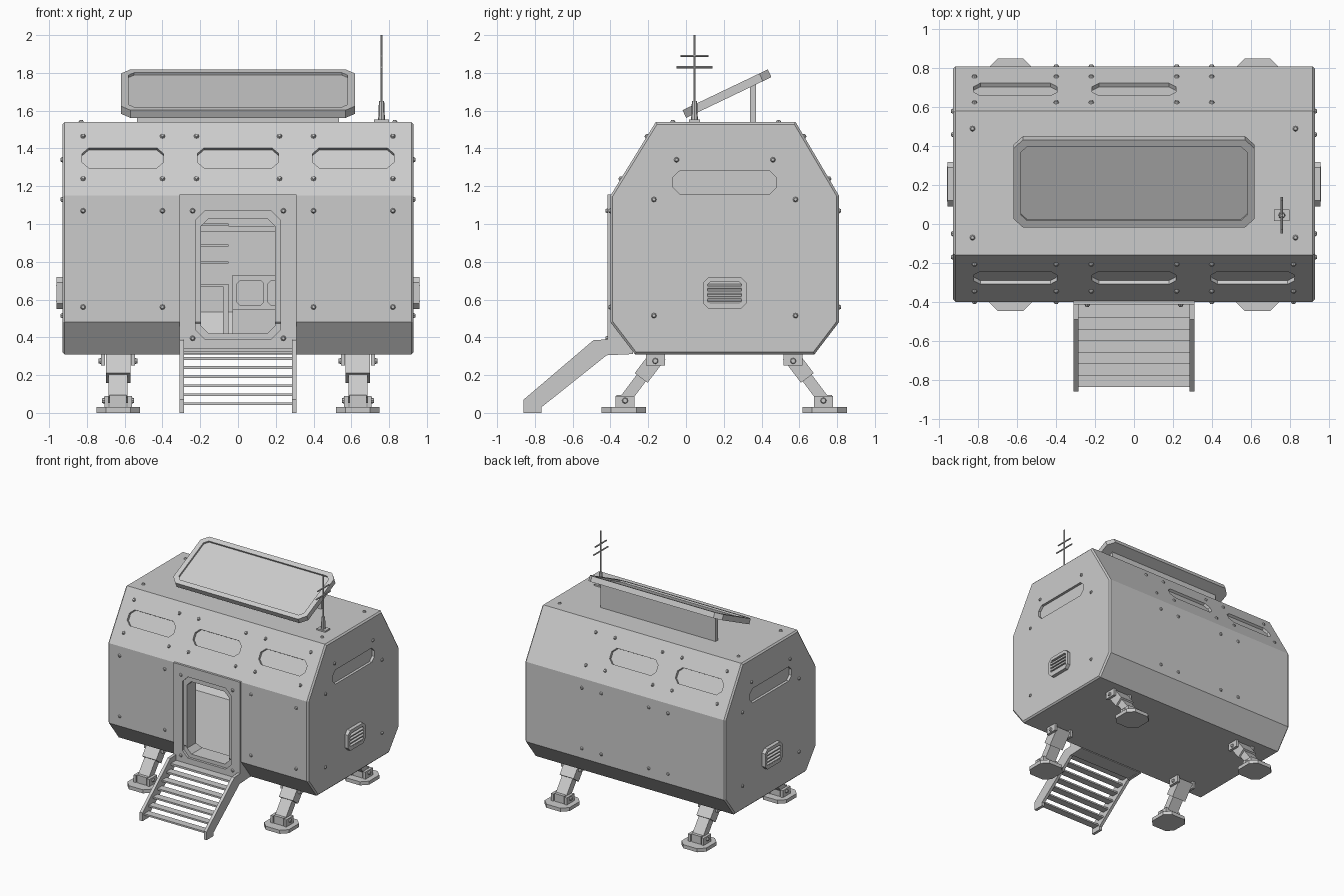
import bpy, bmesh
from mathutils import Vector, Matrix

cube = bpy.data.objects.get("Cube")
if cube:
    bpy.data.objects.remove(cube, do_unlink=True)

grey = bpy.data.materials.new("painted grey")
grey.use_nodes = True
grey.diffuse_color = (0.6, 0.6, 0.6, 1)
for node in grey.node_tree.nodes:
    if node.type == 'BSDF_PRINCIPLED':
        node.inputs["Base Color"].default_value = (0.6, 0.6, 0.6, 1)

X, Y, Z = Vector((1, 0, 0)), Vector((0, 1, 0)), Vector((0, 0, 1))


def finish(name, bm):
    bmesh.ops.recalc_face_normals(bm, faces=bm.faces)
    mesh = bpy.data.meshes.new(name)
    bm.to_mesh(mesh)
    bm.free()
    mesh.materials.append(grey)
    ob = bpy.data.objects.new(name, mesh)
    bpy.context.collection.objects.link(ob)
    return ob


def loft(bm, low, high):
    a = [bm.verts.new(p) for p in low]
    b = [bm.verts.new(p) for p in high]
    bm.faces.new(a[::-1])
    bm.faces.new(b)
    for i in range(len(a)):
        j = (i + 1) % len(a)
        bm.faces.new((a[i], a[j], b[j], b[i]))


def plate(name, w, h, d, chamfer, loc, u=X, n=Z):
    """Plate with clipped corners, standing on loc and rising by d along n."""
    loc, n = Vector(loc), n.normalized()
    v = n.cross(u)
    a, b, c = w / 2, h / 2, chamfer
    if c:
        pts = [(a, c - b), (a, b - c), (a - c, b), (c - a, b),
               (-a, b - c), (-a, c - b), (c - a, -b), (a - c, -b)]
    else:
        pts = [(a, -b), (a, b), (-a, b), (-a, -b)]
    low = [loc + u * p + v * q for p, q in pts]
    bm = bmesh.new()
    loft(bm, low, [p + n * d for p in low])
    return finish(name, bm)


def box(name, x0, x1, y0, y1, z0, z1):
    return plate(name, x1 - x0, y1 - y0, z1 - z0, 0, ((x0 + x1) / 2, (y0 + y1) / 2, z0))


def beam(name, p, q, w, h):
    axis = Vector(q) - Vector(p)
    return plate(name, w, h, axis.length, 0, p, X, axis)


def extrude(name, outline, x0, x1, bevel=0):
    """Side outline (y, z) extruded along x, with optional bevelled ends."""
    bm = bmesh.new()
    loft(bm, [(x0, y, z) for y, z in outline], [(x1, y, z) for y, z in outline])
    if bevel:
        ends = [e for e in bm.edges if abs(e.verts[0].co.x - e.verts[1].co.x) < 0.001]
        bmesh.ops.bevel(bm, geom=ends, offset=bevel, segments=1, affect='EDGES')
    return finish(name, bm)


def rod(name, r1, r2, depth, loc, n=Z, sides=8):
    """Round part standing on loc along n."""
    bm = bmesh.new()
    bmesh.ops.create_cone(bm, cap_ends=True, segments=sides, radius1=r1, radius2=r2, depth=depth)
    bm.transform(Matrix.Translation(Vector(loc) + n * depth / 2)
                 @ n.to_track_quat('Z', 'Y').to_matrix().to_4x4())
    return finish(name, bm)


def cut(ob, cutters):
    for c in cutters:
        mod = ob.modifiers.new("cut", 'BOOLEAN')
        mod.operation, mod.solver, mod.object = 'DIFFERENCE', 'EXACT', c
    bpy.context.view_layer.update()
    graph = bpy.context.evaluated_depsgraph_get()
    mesh = bpy.data.meshes.new_from_object(ob.evaluated_get(graph))
    ob.modifiers.clear()
    ob.data = mesh
    for c in cutters:
        bpy.data.objects.remove(c, do_unlink=True)


def recess(w, h, depth, chamfer, loc, u, n):
    n = n.normalized()
    return plate("cutter", w, h, depth + 0.1, chamfer, Vector(loc) - n * depth, u, n)


# Cabin shell, hollow, with recessed windows and a door opening
outline = [(-0.27, 0.31), (0.68, 0.31), (0.81, 0.48), (0.81, 1.15),
           (0.58, 1.54), (-0.16, 1.54), (-0.4, 1.15), (-0.4, 0.48)]
shell = extrude("cabin_shell", outline, -0.93, 0.93, 0.012)
inner = [(0.205 + (y - 0.205) * 0.9, 0.925 + (z - 0.925) * 0.88) for y, z in outline]
front_n = Vector((0, -0.39, 0.24)).normalized()
back_n = Vector((0, 0.39, 0.23)).normalized()


def slope_point(x, z, back=False):
    t = (z - 1.15) / 0.39
    return Vector((x, 0.81 - 0.23 * t if back else -0.4 + 0.24 * t, z))


def doorway():
    return plate("cutter", 0.39, 0.61, 0.35, 0.04, (0, -0.52, 0.725), X, Y)


cutters = [extrude("cutter", inner, -0.87, 0.87), doorway()]
for x in (-0.61, 0, 0.61):
    cutters.append(recess(0.43, 0.125, 0.022, 0.035, slope_point(x, 1.35), X, front_n))
for x in (-0.61, 0):
    cutters.append(recess(0.43, 0.125, 0.022, 0.035, slope_point(x, 1.35, True), -X, back_n))
for s in (-1, 1):
    cutters.append(recess(0.55, 0.12, 0.022, 0.035, (0.93 * s, 0.205, 1.22), Y * s, X * s))
cut(shell, cutters)

# Door surround
surround = box("door_surround", -0.31, 0.31, -0.415, -0.28, 0.311, 1.155)
cut(surround, [doorway(), recess(0.45, 0.68, 0.02, 0.05, (0, -0.415, 0.73), X, -Y)])

# Rivets
rivets = []
for x in (-0.82, -0.4, -0.22, 0.22, 0.4, 0.82):
    for z in (1.24, 1.465):
        rivets.append((slope_point(x, z), front_n))
        if x < 0.8:
            rivets.append((slope_point(x, z, True), back_n))
    for z in (0.56, 1.07):
        if abs(x) > 0.3:
            rivets.append((Vector((x, -0.4, z)), -Y))
        if abs(x) < 0.5:
            rivets.append((Vector((x, 0.81, z)), Y))
for s in (-1, 1):
    rivets += [(Vector((0.24 * s, -0.415, z)), -Y) for z in (0.395, 1.07)]
    rivets += [(Vector((0.83 * s, y, 1.54)), Z) for y in (-0.07, 0.49)]
    for half, z in ((0.255, 1.34), (0.375, 1.13), (0.375, 0.515)):
        rivets += [(Vector((0.93 * s, 0.205 + half * k, z)), X * s) for k in (-1, 1)]
for loc, n in rivets:
    rod("rivet", 0.014, 0.008, 0.011, loc, n)

# Side vents with slats
for s in (-1, 1):
    vent = plate("vent_frame", 0.23, 0.17, 0.035, 0.03, (0.925 * s, 0.205, 0.635), Y * s, X * s)
    cut(vent, [recess(0.18, 0.115, 0.025, 0.012, (0.96 * s, 0.205, 0.635), Y * s, X * s)])
    for i in range(4):
        plate("vent_slat", 0.18, 0.014, 0.032, 0, (0.93 * s, 0.205, 0.593 + 0.028 * i),
              Y * s, Vector((s, 0, -0.35)))

# Solar panel on its roof support
tilt = Vector((0, -0.43, 0.9)).normalized()
centre = Vector((0, 0.217, 1.69))
panel = plate("solar_panel", 1.24, 0.5, 0.045, 0.05, centre - tilt * 0.0225, X, tilt)
cut(panel, [recess(1.16, 0.42, 0.014, 0.03, centre + tilt * 0.0225, X, tilt)])
box("panel_support", -0.535, 0.535, 0.34, 0.37, 1.53, 1.745)

# Antenna
box("antenna_base", 0.72, 0.8, 0.015, 0.075, 1.535, 1.552)
rod("antenna_socket", 0.018, 0.014, 0.1, (0.76, 0.045, 1.55))
rod("antenna_mast", 0.006, 0.006, 0.36, (0.76, 0.045, 1.64))
for z, half in ((1.83, 0.095), (1.89, 0.075)):
    rod("antenna_crossbar", 0.006, 0.006, 2 * half, (0.76, 0.045 - half, z), Y)

# Entry stairs
stringer = [(-0.86, 0), (-0.765, 0), (-0.765, 0.03), (-0.42, 0.305), (-0.29, 0.311),
            (-0.4, 0.39), (-0.49, 0.385), (-0.86, 0.07)]
for s in (-1, 1):
    extrude("stair_stringer", stringer, 0.285 * s, 0.31 * s)
for i in range(6):
    y, z = -0.837 + 0.059 * i, 0.048 + 0.048 * i
    box("stair_tread", -0.29, 0.29, y, y + 0.06, z - 0.007, z + 0.007)
box("stair_landing", -0.29, 0.29, -0.483, -0.4, 0.325, 0.342)

# Four splayed legs with foot pads
for sx in (-1, 1):
    for sy in (-1, 1):
        def at(out, z):
            return Vector((0.635 * sx, 0.2025 + out * sy, z))

        def slab(name, x, out, z, w, depth, tall):
            p = at(out, z)
            return plate(name, w, depth, tall, 0, (p.x + x, p.y, z))

        plate("foot_pad", 0.23, 0.235, 0.03, 0.05, at(0.532, 0))
        for k in (-1, 1):
            slab("foot_bracket", 0.062 * k, 0.525, 0.03, 0.022, 0.1, 0.06)
            slab("hip_bracket", 0.08 * k, 0.365, 0.25, 0.022, 0.1, 0.065)
            for out, z, reach in ((0.525, 0.065, 0.073), (0.365, 0.275, 0.091)):
                rod("pivot_bolt", 0.016, 0.012, 0.012, at(out, z) + X * k * reach, X * k)
        beam("upper_leg", at(0.345, 0.31), at(0.44, 0.185), 0.13, 0.085)
        beam("lower_leg", at(0.42, 0.21), at(0.525, 0.07), 0.1, 0.06)
        slab("ankle_block", 0, 0.525, 0.025, 0.09, 0.09, 0.07)

# Interior shelves and console
for z in (0.67, 0.79, 0.88, 0.99):
    box("shelf", -0.86, -0.05, 0.45, 0.74, z, z + 0.012)
box("shelf_side", -0.08, -0.05, 0.45, 0.74, 0.39, 0.68)
box("ceiling_beam", -0.86, 0.86, 0.6, 0.74, 0.96, 0.99)
box("console_desk", -0.03, 0.6, 0.4, 0.74, 0.39, 0.55)
console = box("console_screen", -0.03, 0.6, 0.6, 0.74, 0.54, 0.73)
cut(console, [recess(w, 0.13, 0.015, 0.015, (x, 0.6, 0.635), X, -Y)
              for x, w in ((0.065, 0.14), (0.24, 0.16), (0.45, 0.2))])
